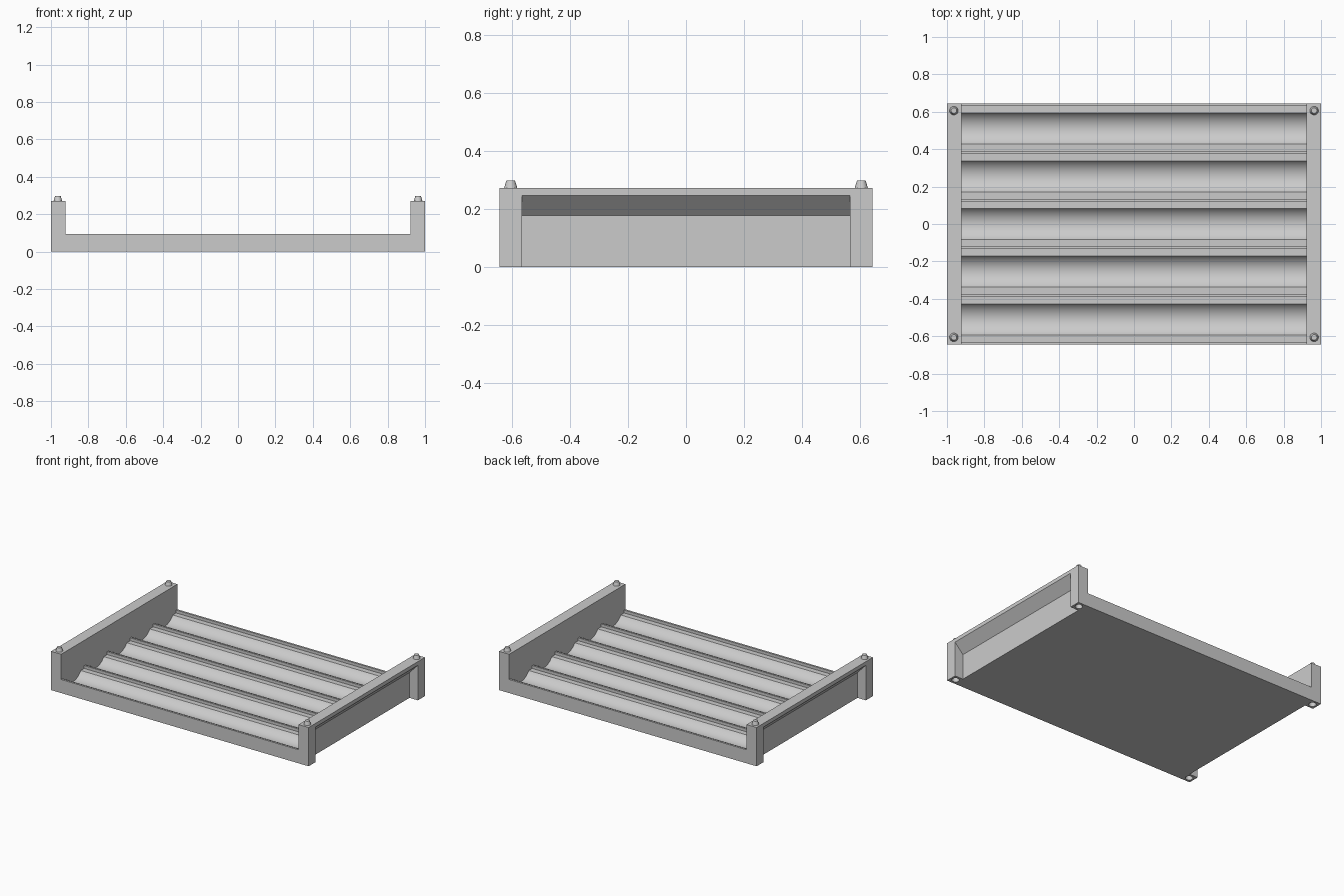
import bpy, bmesh, math

if "Cube" in bpy.data.objects:
    bpy.data.objects.remove(bpy.data.objects["Cube"])

WALL_IN, HALF_Y, WALL_TOP = 0.922, 0.645, 0.272
FLOOR_TOP, LEDGE = 0.095, 0.075
PITCH, HALF_CHANNEL, RADIUS = 0.255, 0.083, 0.1
PEG_X, PEG_Y = 0.963, 0.606

grey = bpy.data.materials.new("light grey plastic")
grey.use_nodes = True
colour = (0.6, 0.6, 0.6, 1)
grey.diffuse_color = colour
grey.node_tree.nodes["Principled BSDF"].inputs["Base Color"].default_value = colour


def make_object(name, bm):
    bmesh.ops.recalc_face_normals(bm, faces=bm.faces)
    mesh = bpy.data.meshes.new(name)
    bm.to_mesh(mesh)
    bm.free()
    mesh.materials.append(grey)
    obj = bpy.data.objects.new(name, mesh)
    bpy.context.collection.objects.link(obj)
    return obj


def extrude_profile(name, points, offset):
    """Closed profile swept along an offset vector."""
    bm = bmesh.new()
    face = bm.faces.new([bm.verts.new(p) for p in points])
    new = bmesh.ops.extrude_face_region(bm, geom=[face], use_keep_orig=True)
    verts = [g for g in new["geom"] if isinstance(g, bmesh.types.BMVert)]
    bmesh.ops.translate(bm, verts=verts, vec=offset)
    return make_object(name, bm)


def cone(name, x, y, z, r1, r2, height):
    bpy.ops.mesh.primitive_cone_add(vertices=32, radius1=r1, radius2=r2,
                                    depth=height, location=(x, y, z + height / 2))
    obj = bpy.context.object
    obj.name = name
    obj.data.materials.append(grey)
    return obj


def smooth(obj):
    bpy.ops.object.select_all(action="DESELECT")
    obj.select_set(True)
    bpy.context.view_layer.objects.active = obj
    bpy.ops.object.shade_smooth_by_angle(angle=math.radians(30))


def cut(obj, cutter):
    mod = obj.modifiers.new("cut", "BOOLEAN")
    mod.operation, mod.solver, mod.object = "DIFFERENCE", "EXACT", cutter
    bpy.context.view_layer.objects.active = obj
    bpy.ops.object.modifier_apply(modifier=mod.name)
    bpy.data.objects.remove(cutter)


# Floor: five round channels with ledges, divided by narrow ridges
top = [(-HALF_Y, FLOOR_TOP)]
ridge = 0.0065
arc_z = LEDGE + math.sqrt(RADIUS ** 2 - HALF_CHANNEL ** 2)
sweep = math.asin(HALF_CHANNEL / RADIUS)
for i in range(-2, 3):
    c = i * PITCH
    inner = PITCH / 2 - ridge
    top += [(c - inner, FLOOR_TOP), (c - inner, LEDGE)]
    for k in range(25):
        a = sweep * (k / 12 - 1)
        top.append((c + RADIUS * math.sin(a), arc_z - RADIUS * math.cos(a)))
    top += [(c + inner, LEDGE), (c + inner, FLOOR_TOP)]
top += [(HALF_Y, FLOOR_TOP), (HALF_Y, 0), (-HALF_Y, 0)]
floor = extrude_profile("channel_floor", [(-WALL_IN, y, z) for y, z in top],
                        (2 * WALL_IN, 0, 0))
smooth(floor)

for side, sx in (("left", 1), ("right", -1)):
    # End wall with an outer grip recess under a sloped overhang
    rect = [(WALL_IN, 0), (1, 0), (1, WALL_TOP), (WALL_IN, WALL_TOP)]
    wall = extrude_profile(side + "_wall", [(sx * x, -HALF_Y, z) for x, z in rect],
                           (0, 2 * HALF_Y, 0))
    depth = 0.935
    recess = [(depth, -0.1), (1.1, -0.1), (1.1, 0.351), (1, 0.246), (depth, 0.178)]
    cut(wall, extrude_profile("recess_cutter",
                              [(sx * x, -0.567, z) for x, z in recess], (0, 1.134, 0)))
    # Stacking pegs on top and matching sockets underneath
    for end, sy in (("front", -1), ("back", 1)):
        x, y = sx * PEG_X, sy * PEG_Y
        cut(wall, cone("socket_cutter", x, y, -0.01, 0.027, 0.017, 0.04))
        smooth(cone(f"{end}_{side}_peg", x, y, WALL_TOP, 0.023, 0.015, 0.026))
    smooth(wall)
